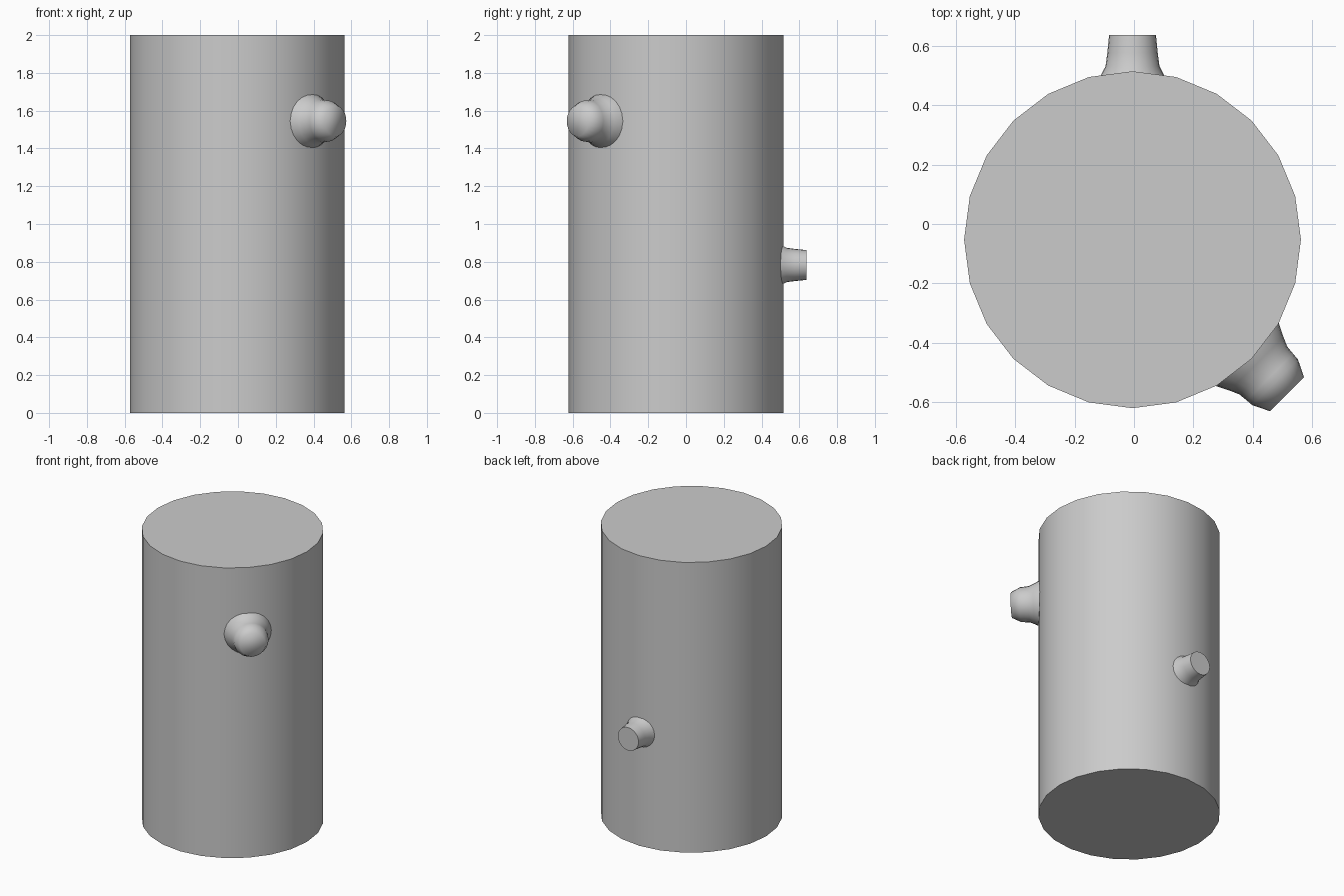
import bpy, bmesh, math
from mathutils import Matrix

if "Cube" in bpy.data.objects:
    bpy.data.objects.remove(bpy.data.objects["Cube"])

CX, CY = -0.005, -0.053   # trunk axis
R = 0.568


def lathe(name, profile, sides, matrix, smooth_angle):
    """Closed turned solid from (radius, height) points, placed by a matrix."""
    bm = bmesh.new()
    rings = []
    for r, h in profile:
        rings.append([bm.verts.new((r * math.cos(2 * math.pi * i / sides),
                                    r * math.sin(2 * math.pi * i / sides), h))
                      for i in range(sides)])
    for a, b in zip(rings, rings[1:]):
        for i in range(sides):
            j = (i + 1) % sides
            bm.faces.new((a[i], a[j], b[j], b[i]))
    bm.faces.new(rings[0][::-1])
    bm.faces.new(rings[-1])
    bm.transform(matrix)
    mesh = bpy.data.meshes.new(name)
    bm.to_mesh(mesh)
    bm.free()
    obj = bpy.data.objects.new(name, mesh)
    bpy.context.collection.objects.link(obj)
    bpy.ops.object.select_all(action='DESELECT')
    obj.select_set(True)
    bpy.context.view_layer.objects.active = obj
    bpy.ops.object.shade_smooth_by_angle(angle=math.radians(smooth_angle))
    return obj


def outward(angle, z):
    """Frame whose local z axis points out from the trunk at an angle."""
    return (Matrix.Translation((CX, CY, z))
            @ Matrix.Rotation(math.radians(angle), 4, 'Z')
            @ Matrix.Rotation(math.radians(90), 4, 'Y'))


# Main trunk
lathe("trunk", [(R, 0), (R, 2)], 24, Matrix.Translation((CX, CY, 0)), 30)

# Large front right branch stub, flared at the root with a slight bulge
lathe("large_branch_stub",
      [(0.155, 0.52), (0.15, 0.548), (0.128, 0.592), (0.114, 0.624),
       (0.111, 0.655), (0.109, 0.68), (0.081, 0.737)],
      24, outward(-45, 1.545), 75)

# Small rear branch stub with a flat cut end
lathe("small_branch_stub",
      [(0.115, 0.53), (0.105, 0.558), (0.091, 0.585), (0.085, 0.63), (0.079, 0.69)],
      24, outward(90, 0.783), 40)
